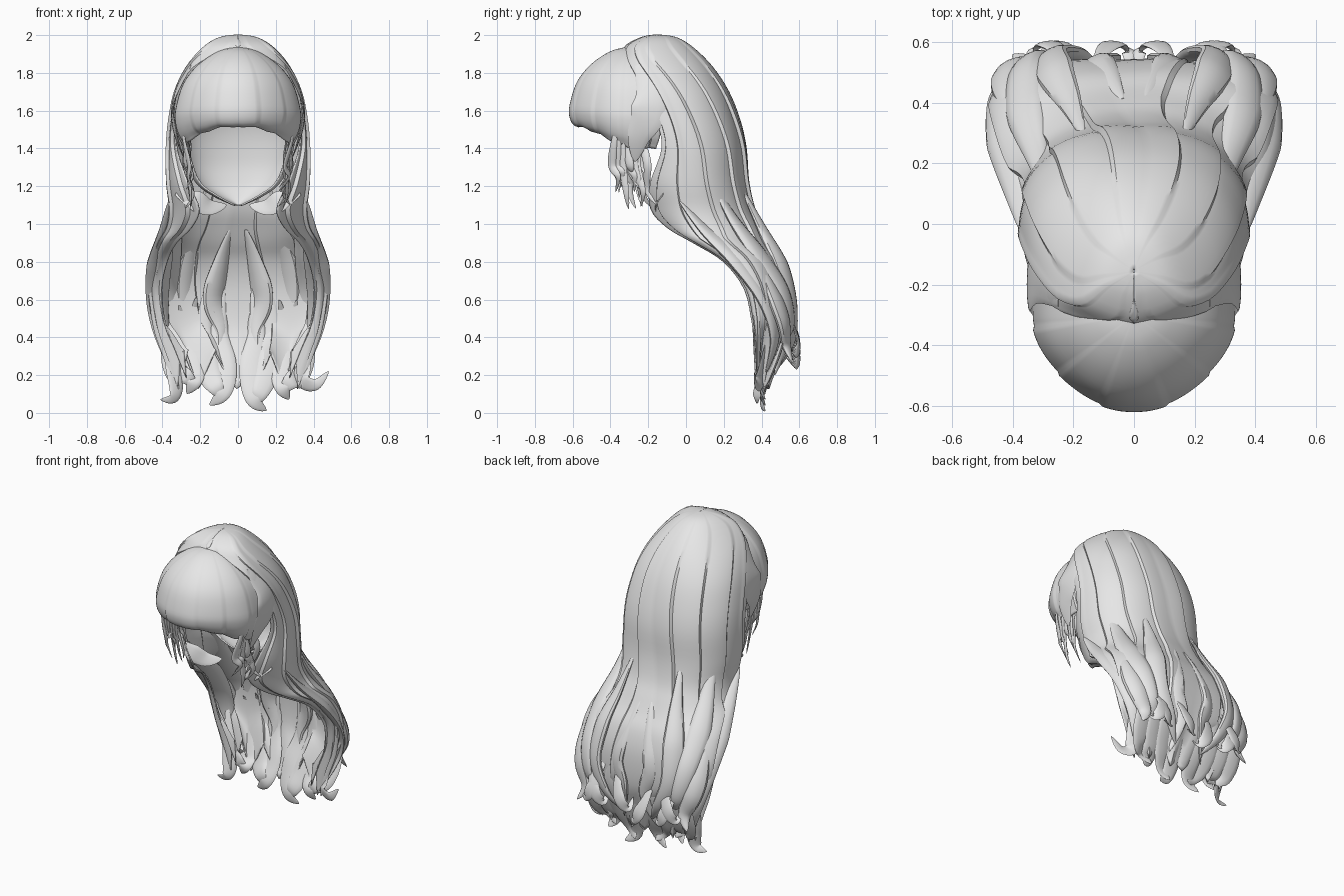
import bpy, bmesh, math, random
from mathutils import Vector

random.seed(4)
cube = bpy.data.objects.get("Cube")
if cube:
    bpy.data.objects.remove(cube)

hair = bpy.data.materials.new("light_grey_hair")
hair.use_nodes = True
hair.diffuse_color = (0.8, 0.8, 0.8, 1)
hair.node_tree.nodes["Principled BSDF"].inputs["Base Color"].default_value = (0.8, 0.8, 0.8, 1)


def spline(points, steps):
    """Catmull-Rom through tuples of any length."""
    out, last = [], len(points) - 1
    for i in range(last):
        a, b = points[max(i - 1, 0)], points[i]
        c, d = points[i + 1], points[min(i + 2, last)]
        for k in range(steps):
            t = k / steps
            out.append([0.5 * (2 * q + (r - p) * t + (2 * p - 5 * q + 4 * r - s) * t * t
                               + (3 * q - p - 3 * r + s) * t ** 3)
                        for p, q, r, s in zip(a, b, c, d)])
    out.append(list(points[-1]))
    return out


def grid_object(name, rows, closed=False, thickness=0.0):
    """Skin a list of equal rows of points."""
    bm = bmesh.new()
    rings = [[bm.verts.new(p) for p in row] for row in rows]
    n = len(rings[0])
    for a, b in zip(rings, rings[1:]):
        for j in range(n if closed else n - 1):
            k = (j + 1) % n
            bm.faces.new((a[j], a[k], b[k], b[j]))
    if closed:
        bm.faces.new(rings[0])
        bm.faces.new(rings[-1])
    bmesh.ops.recalc_face_normals(bm, faces=bm.faces)
    mesh = bpy.data.meshes.new(name)
    bm.to_mesh(mesh)
    bm.free()
    mesh.materials.append(hair)
    ob = bpy.data.objects.new(name, mesh)
    bpy.context.collection.objects.link(ob)
    if thickness:
        mod = ob.modifiers.new("thickness", "SOLIDIFY")
        mod.thickness = thickness
        mod.offset = 0
    bpy.ops.object.select_all(action="DESELECT")
    ob.select_set(True)
    bpy.context.view_layer.objects.active = ob
    bpy.ops.object.shade_smooth_by_angle(angle=math.radians(35))
    return ob


def strand(t, count):
    """Position across one strand, 0 to 1; strands step over each other."""
    return (abs(t) * count + 0.35) % 1


def sheet(name, levels, steps, cols, count, amp, fray):
    """Open-fronted loft; each level is z, front y, back y, half width, front edge x."""
    rows = []
    path = spline(levels, steps)
    for i, (z, yf, yb, w, xf) in enumerate(path):
        v = i / (len(path) - 1)
        d = min(0.33, 0.75 * (yb - yf))
        yc, e = yb - d, 1 - 0.22 * v
        row = []
        for j in range(cols + 1):
            base = 2 * j / cols - 1
            s = strand(base, count)
            # columns wander together so strand seams stay clean
            t = base + 0.05 * math.sin(7 * v + 2 * base) * (1 - base * base)
            side = 1 if t >= 0 else -1
            if abs(t) <= 0.6:
                a = abs(t) / 0.6 * math.pi / 2
                x, y = w * math.sin(a) ** e, yc + d * max(math.cos(a), 0) ** e
            else:
                q = (abs(t) - 0.6) / 0.4
                x, y = w + (xf - w) * q * q, yc + (yf - yc) * q
            push = Vector((x, y - yc, 0)).normalized() * amp * (s - 0.7) * min(1, 3 * v)
            drop = fray * abs(2 * s - 1) * max(0, (v - 0.75) * 4) ** 2
            row.append((side * (x + push.x), y + push.y, z + drop))
        rows.append(row)
    return grid_object(name, rows, thickness=0.008)


def lock(name, points, width, thick, out):
    """Flattened tapering strand swept along a path; out is its facing direction."""
    path = [Vector(p) for p in spline(points, 7)]
    rows, last = [], len(path) - 1
    for i, p in enumerate(path):
        u = i / last
        tan = (path[min(i + 1, last)] - path[max(i - 1, 0)]).normalized()
        across = tan.cross(Vector(out)).normalized()
        up = across.cross(tan)
        taper = min(1, 0.1 + 2.2 * u) * (1 - u ** 3) + 0.03
        rows.append([p + across * (math.cos(a) * width / 2 * taper)
                     + up * (math.sin(a) * thick / 2 * taper)
                     for a in [2 * math.pi * k / 12 for k in range(12)]])
    return grid_object(name, rows, closed=True)


# Long back hair: crown, sides and the sweep down behind the shoulders
sheet("back_hair", [
    (2.0, -.16, -.15, .002, 0), (1.985, -.24, -.05, .1, 0), (1.93, -.33, .04, .19, 0),
    (1.83, -.31, .14, .275, .21), (1.7, -.24, .225, .335, .3), (1.55, -.16, .285, .365, .33),
    (1.4, -.13, .32, .378, .33), (1.22, -.19, .335, .378, .27), (1.08, -.19, .365, .365, .21),
    (.98, -.1, .41, .38, .25), (.9, .04, .45, .425, .33), (.8, .2, .505, .46, .38),
    (.65, .31, .54, .475, .41), (.45, .35, .54, .45, .39), (.3, .36, .5, .4, .34),
    (.12, .37, .44, .34, .28)], 4, 120, 5, 0.018, 0.22)

# Inner layer against the back of the head
sheet("inner_nape_hair", [
    (1.8, -.1, .1, .22, .2), (1.55, -.04, .22, .3, .28), (1.35, .0, .25, .28, .25),
    (1.22, .02, .24, .22, .2), (1.15, .03, .22, .13, .11), (1.1, .06, .2, .02, .02)],
    5, 40, 2, 0, 0)

# Fringe: fan of strands from the whorl, curling under at the hem
profile = spline([(.01, 1.935), (.3, 1.912), (.62, 1.845), (.86, 1.75), (.98, 1.63),
                  (.985, 1.57), (.93, 1.53), (.84, 1.515)], 4)
rows = []
for i, (r, z) in enumerate(profile):
    v = i / (len(profile) - 1)
    row = []
    for j in range(97):
        t = 2 * j / 96 - 1
        phi = t * math.radians(125)
        s = strand(t, 4)
        rr = r + 0.03 * v * (s - 0.6) - 0.07 * v * math.sin(2 * phi) ** 2
        flat = max(-math.pi / 2, min(math.pi / 2, phi))
        drop = 0.12 * (1 - math.cos(flat)) * v ** 3 - 0.01 * abs(2 * s - 1) * v ** 6
        row.append((0.335 * rr * math.sin(flat), -0.3 - 0.32 * rr * math.cos(phi), z - drop))
    rows.append(row)
grid_object("fringe", rows, thickness=0.008)

for side, label in ((1, "left"), (-1, "right")):
    def m(points):
        return [(side * x, y, z) for x, y, z in points]

    # Temple panel and wispy sidelocks
    lock(f"temple_panel_{label}", m([(.25, -.26, 1.84), (.325, -.2, 1.7), (.345, -.2, 1.58),
                                     (.325, -.25, 1.46), (.28, -.27, 1.33)]), .2, .02, (side, 0, 0))
    for i in range(8):
        y = -.38 + .022 * i
        end = random.uniform(1.07, 1.2) + .07 * (i < 2)
        bend = random.uniform(-.03, .05)
        lock(f"sidelock_{label}_{i}", m([
            (.3, y + .03, 1.58), (.285 - .004 * i, y, 1.44), (.26 + bend / 2, y + bend / 2, 1.31),
            (.26 - bend / 2, y + .02, end + .08), (.235 + bend, y + .03 + bend, end)]),
            .05, .018, (side, -.4, 0))

    # Tuft curling in under the ear
    lock(f"nape_tuft_{label}", m([(.33, -.12, 1.16), (.24, -.15, 1.13), (.15, -.12, 1.09),
                                  (.06, -.08, 1.1)]), .12, .012, (0, -1, .3))

    # Large wavy locks over the back: path and width
    waves = {
        "rear_side": ([(.3, .13, 1.25), (.325, .24, 1.04), (.36, .38, .84), (.36, .51, .64),
                       (.32, .55, .45), (.25, .49, .34)], .15),
        "shoulder": ([(.36, -.03, 1.12), (.38, .1, .97), (.415, .28, .8), (.425, .42, .6),
                      (.4, .47, .4), (.34, .42, .2)], .17),
        "rear_outer": ([(.17, .3, 1.18), (.21, .4, .98), (.26, .5, .78), (.27, .555, .56),
                        (.19, .56, .38), (.1, .5, .25)], .14),
        "rear_inner": ([(.04, .41, .97), (.09, .48, .8), (.13, .525, .6), (.08, .53, .42),
                        (.12, .47, .2)], .14),
        "rear_corner": ([(.38, .35, .85), (.42, .43, .7), (.41, .51, .5), (.36, .53, .36),
                         (.4, .56, .27)], .13)}
    for part, (pts, width) in waves.items():
        lock(f"{part}_wave_{label}", m(pts), width, .065, (side * .5, .8, .3))

    # Loose curls at the back
    for i in range(3):
        x = .13 + .09 * i
        z = random.uniform(.3, .42)
        turn = (-1, 1, -1)[i]
        lock(f"back_curl_{label}_{i}", m([
            (x, .5, z + .2), (x + .03 * turn, .57, z + .06), (x + .07 * turn, .595, z - .04),
            (x + .11 * turn, .57, z - .08), (x + .11 * turn, .52, z - .03)]),
            .085, .02, (0, 1, .3))

    # Long sweeping tips along the bottom
    for i in range(4):
        x = .05 + .085 * i
        low = .012 + .03 * i + .03 * (side < 0)
        sweep = (.1, -.06, .05, -.09)[i]
        lock(f"bottom_tip_{label}_{i}", m([
            (x + .03, .525, .66), (x + .05, .52, .42), (x + .02, .45, .22),
            (x + sweep / 3, .4, low + .06), (x + sweep, .42, low)]), .14, .03, (0, 1, 0))

# Uneven outward flicks at the lower corners
lock("left_flick", [(.4, .46, .5), (.36, .42, .32), (.34, .39, .18), (.41, .37, .15),
                    (.48, .36, .22)], .1, .02, (.5, 1, .3))
lock("right_flick", [(-.4, .46, .5), (-.36, .42, .32), (-.33, .39, .17), (-.34, .37, .08),
                     (-.41, .37, .07)], .1, .02, (-.5, 1, .3))
